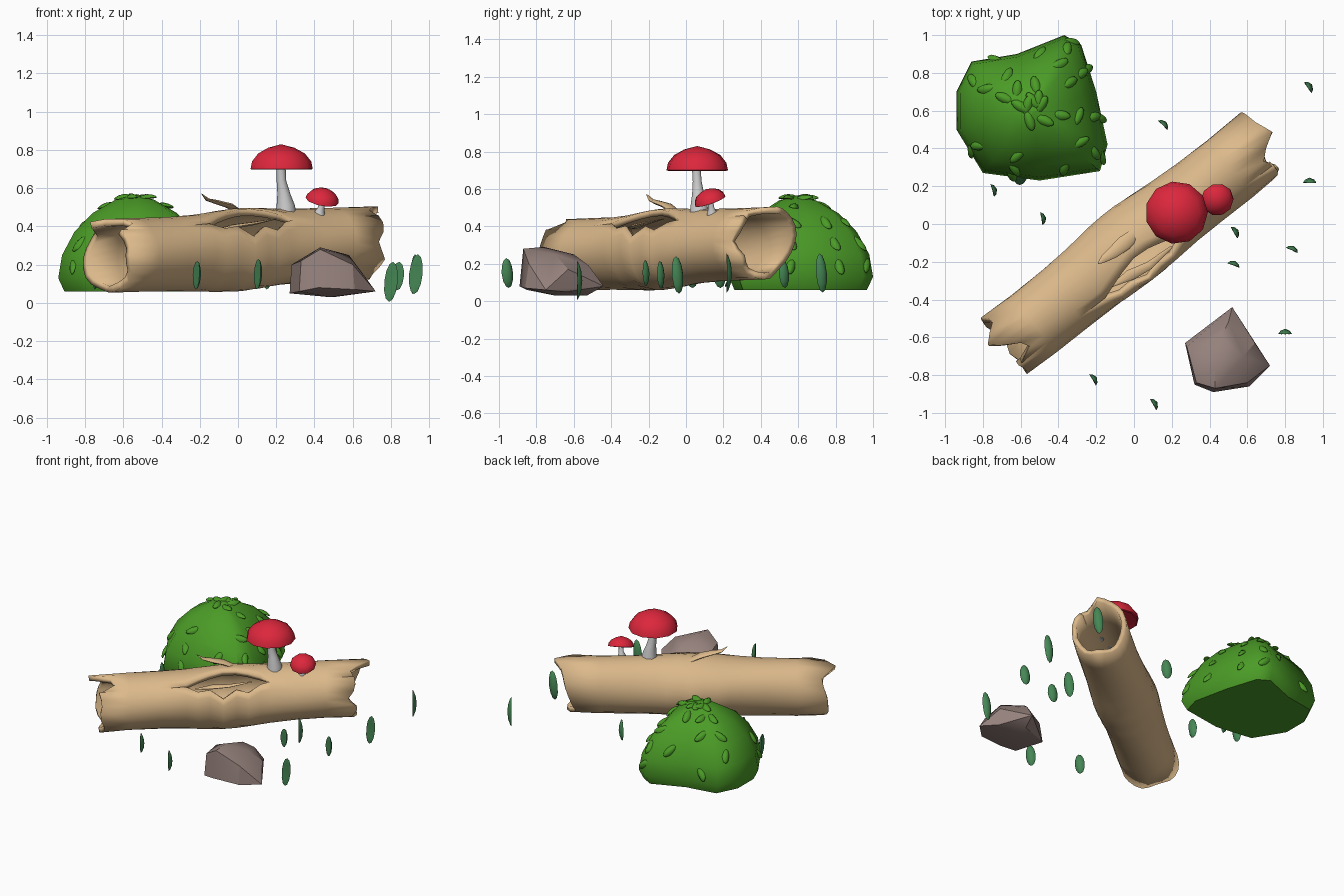
import bpy, bmesh, random
from math import sin, cos, pi, radians, exp
from mathutils import Vector, Matrix

if "Cube" in bpy.data.objects:
    bpy.data.objects.remove(bpy.data.objects["Cube"])

random.seed(4)


def material(name, rgb):
    m = bpy.data.materials.new(name)
    m.diffuse_color = (*rgb, 1)
    m.use_nodes = True
    m.node_tree.nodes["Principled BSDF"].inputs["Base Color"].default_value = m.diffuse_color
    return m


TAN = material("bark", (0.72, 0.49, 0.26))
RED = material("cap_red", (0.72, 0.02, 0.045))
GREEN = material("bush_green", (0.07, 0.33, 0.02))
GRASS = material("grass_green", (0.06, 0.24, 0.09))
STONE = material("stone", (0.30, 0.22, 0.20))


def finish(name, bm, mat=None, angle=40):
    bmesh.ops.remove_doubles(bm, verts=bm.verts, dist=0.0005)
    bmesh.ops.recalc_face_normals(bm, faces=bm.faces)
    me = bpy.data.meshes.new(name)
    bm.to_mesh(me)
    bm.free()
    ob = bpy.data.objects.new(name, me)
    bpy.context.collection.objects.link(ob)
    if mat:
        me.materials.append(mat)
    bpy.ops.object.select_all(action='DESELECT')
    ob.select_set(True)
    bpy.context.view_layer.objects.active = ob
    bpy.ops.object.shade_smooth_by_angle(angle=radians(angle))
    return ob


def loft(rings, closed=True, caps=True):
    """Skin a list of rings of points."""
    bm = bmesh.new()
    vs = [[bm.verts.new(p) for p in r] for r in rings]
    n = len(rings[0])
    for a, b in zip(vs, vs[1:]):
        for i in range(n if closed else n - 1):
            j = (i + 1) % n
            bm.faces.new((a[i], a[j], b[j], b[i]))
    if caps:
        bm.faces.new(vs[0])
        bm.faces.new(vs[-1])
    return bm


def circle(c, r, n, axis=Vector((0, 0, 1)), flat=1.0):
    """Ring round a path point; flat squashes it vertically for tilted axes."""
    side = axis.cross(Vector((0, 0, 1)))
    side = side.normalized() if side.length > 0.2 else Vector((1, 0, 0))
    up = axis.cross(side).normalized() * flat
    return [Vector(c) + r * (cos(2 * pi * i / n) * side + sin(2 * pi * i / n) * up)
            for i in range(n)]


def interp(x, pts):
    for (a, va), (b, vb) in zip(pts, pts[1:]):
        if x <= b:
            return va + (vb - va) * (x - a) / (b - a)
    return pts[-1][1]


# Hollow log: open tube with a lens-shaped split and jagged ends
along = Vector((0.784, 0.620, 0.042))
front = Vector((0.620, -0.784, 0))
mid = Vector((-0.015, -0.115, 0.277))
left_end = [(45, -.86), (65, -.84), (95, -.86), (125, -.82), (160, -.86), (200, -.82),
            (230, -.87), (270, -.86), (310, -.82), (345, -.93), (382, -.72), (405, -.86)]
right_end = [(45, .85), (65, .86), (90, .80), (115, .87), (150, .83), (180, .88), (215, .82),
             (250, .86), (285, .90), (325, .92), (357, .96), (383, .82), (405, .85)]
COLS = 24
rings = []
stations = [-1, -.66, -.45, -.28, -.2, -.12, -.03, .06, .14, .22, .29, .46, .66, 1]
for k, s in enumerate(stations):
    t = abs(s - 0.0) / 0.29
    w = 27 * max(0, 1 - t ** 1.5)
    low = w * (0.55 if k % 2 else 1.1)          # ragged lower lip
    ring = []
    for i in range(COLS + 1):
        phi = 42 + low + (360 - low - w) * i / COLS
        f = interp(max(phi, 45), left_end if s < 0 else right_end)
        d = abs(f) * s if abs(s) == 1 else s
        r = 0.193 + 0.024 * exp(-(s / .25) ** 2) + 0.005 * sin(3 * radians(phi) + 5 * s)
        a = radians(phi)
        ring.append(mid + along * d + r * (sin(a) * front + cos(a) * Vector((0, 0, 1))))
    rings.append(ring)
log = finish("log", loft(rings, closed=False, caps=False), TAN)
wall = log.modifiers.new("wall", 'SOLIDIFY')
wall.thickness = 0.035
wall.offset = -1

# Curled splinter above the split
path = [(.01, -.05, .475), (-.05, -.10, .51), (-.11, -.15, .527), (-.16, -.185, .54), (-.19, -.21, .57)]
bm = loft([circle(p, r, 8, Vector((-.78, -.62, .05)), 0.35)
           for p, r in zip(path, (.03, .04, .032, .02, .004))])
finish("splinter", bm, TAN)

# Broken shard lying in the split
path = [(-.12, -.33, .38), (-.02, -.27, .40), (.08, -.22, .415), (.2, -.12, .44)]
bm = loft([circle(p, r, 6, Vector((.78, .62, 0)), 0.4)
           for p, r in zip(path, (.006, .03, .022, .006))])
finish("shard", bm, TAN)


# Mushrooms: lathed caps on bent stems
def mushroom(name, stem, radii, cap_at, size, tilt, sides):
    finish(name + "_stem", loft([circle(p, r, 10) for p, r in zip(stem, radii)]))
    profile = [(.001, .012), (.80, .03), (.95, -.02), (1.0, 0), (.95, .24),
               (.75, .49), (.42, .67), (.001, .78)]
    bm = loft([circle((0, 0, z), r, sides) for r, z in profile], caps=False)
    rot = Matrix.Rotation(radians(tilt[0]), 4, 'X') @ Matrix.Rotation(radians(tilt[1]), 4, 'Y')
    bm.transform(Matrix.Translation(cap_at) @ rot @ Matrix.Scale(size, 4))
    finish(name + "_cap", bm, RED)


mushroom("big_mushroom",
         [(.25, .07, .45), (.25, .07, .51), (.24, .065, .57), (.227, .06, .64), (.225, .055, .71)],
         (.055, .048, .034, .025, .024), (.225, .06, .70), .166, (0, 0), 11)
mushroom("small_mushroom",
         [(.425, .14, .44), (.425, .14, .475), (.435, .135, .50), (.44, .13, .54)],
         (.034, .027, .017, .015), (.44, .13, .535), .088, (19, 10), 10)

# Bush: uneven outline stacked into a dome
outline = [(-.94, .70), (-.86, .86), (-.62, .90), (-.37, 1.0), (-.28, .95), (-.20, .70),
           (-.14, .42), (-.18, .28), (-.50, .23), (-.80, .27), (-.94, .50)]
centre = Vector((-.54, .59, 0))
rings = [[centre + sc * (Vector((x, y, 0)) - centre) + Vector((0, 0, z)) for x, y in outline]
         for z, sc in [(.06, .001), (.06, .92), (.13, 1), (.25, .95), (.37, .79),
                       (.47, .55), (.54, .25), (.565, .001)]]
bush = finish("bush", loft(rings, caps=False), GREEN, 50)


# Cupped leaf blade shared by the bush leaves and the grass
def blade(name, width, height, thick, matrix, mat):
    bm = bmesh.new()
    bmesh.ops.create_uvsphere(bm, u_segments=8, v_segments=6, radius=1)
    for v in bm.verts:
        x, y, z = v.co
        v.co = (x * width / 2, y * thick / 2 + (.3 - x * x) * width * .22 - z * z * height * .08,
                z * height / 2)
    bm.transform(matrix)
    finish(name, bm, mat, 60)


# Bush leaves lying on the dome faces
faces = [p for p in bush.data.polygons if p.normal.z > 0.05]
spots = random.sample(faces, 34)
for i, p in enumerate(spots):
    pos = p.center + p.normal * 0.006
    m = (Matrix.Translation(pos) @ p.normal.to_track_quat('Y', 'Z').to_matrix().to_4x4()
         @ Matrix.Rotation(random.uniform(-.9, .9), 4, 'Y')
         @ Matrix.Rotation(random.uniform(.1, .45), 4, 'X'))
    blade(f"bush_leaf_{i}", .052, .11, .022, m, GREEN)

# Grass blades standing round the log: x, y, centre z, height, yaw
grass = [(.93, .73, .15, .21, -55), (.16, .53, .145, .15, -45), (-.74, .18, .145, .15, -75),
         (-.48, .03, .145, .15, -80), (.93, .23, .15, .21, 0), (.54, -.04, .14, .20, -60),
         (.84, -.13, .14, .15, -25), (.53, -.21, .15, .14, -20), (.80, -.57, .11, .21, 0),
         (-.21, -.82, .145, .15, -60), (.11, -.95, .15, .16, -60), (-.60, .26, .16, .20, 5)]
for i, (x, y, z, h, yaw) in enumerate(grass):
    m = (Matrix.Translation((x, y, z)) @ Matrix.Rotation(radians(yaw), 4, 'Z')
         @ Matrix.Rotation(radians(6), 4, 'Y'))
    if i == len(grass) - 1:
        m = m @ Matrix.Rotation(radians(-25), 4, 'X')
    blade(f"grass_{i}", .07, h, .022, m, GRASS)

# Rock: convex hull of its corners
corners = [(.27, -.63, .05), (.28, -.65, .20), (.32, -.85, .06), (.33, -.84, .22), (.42, -.89, .08),
           (.43, -.87, .28), (.43, -.76, .29), (.52, -.44, .08), (.50, -.52, .19), (.46, -.60, .25),
           (.58, -.70, .25), (.64, -.63, .17), (.64, -.64, .05), (.72, -.75, .06), (.61, -.86, .07),
           (.60, -.84, .20), (.50, -.53, .03), (.48, -.70, .03)]
bm = bmesh.new()
for c in corners:
    bm.verts.new(c)
bmesh.ops.convex_hull(bm, input=bm.verts)
finish("rock", bm, STONE, 30)
